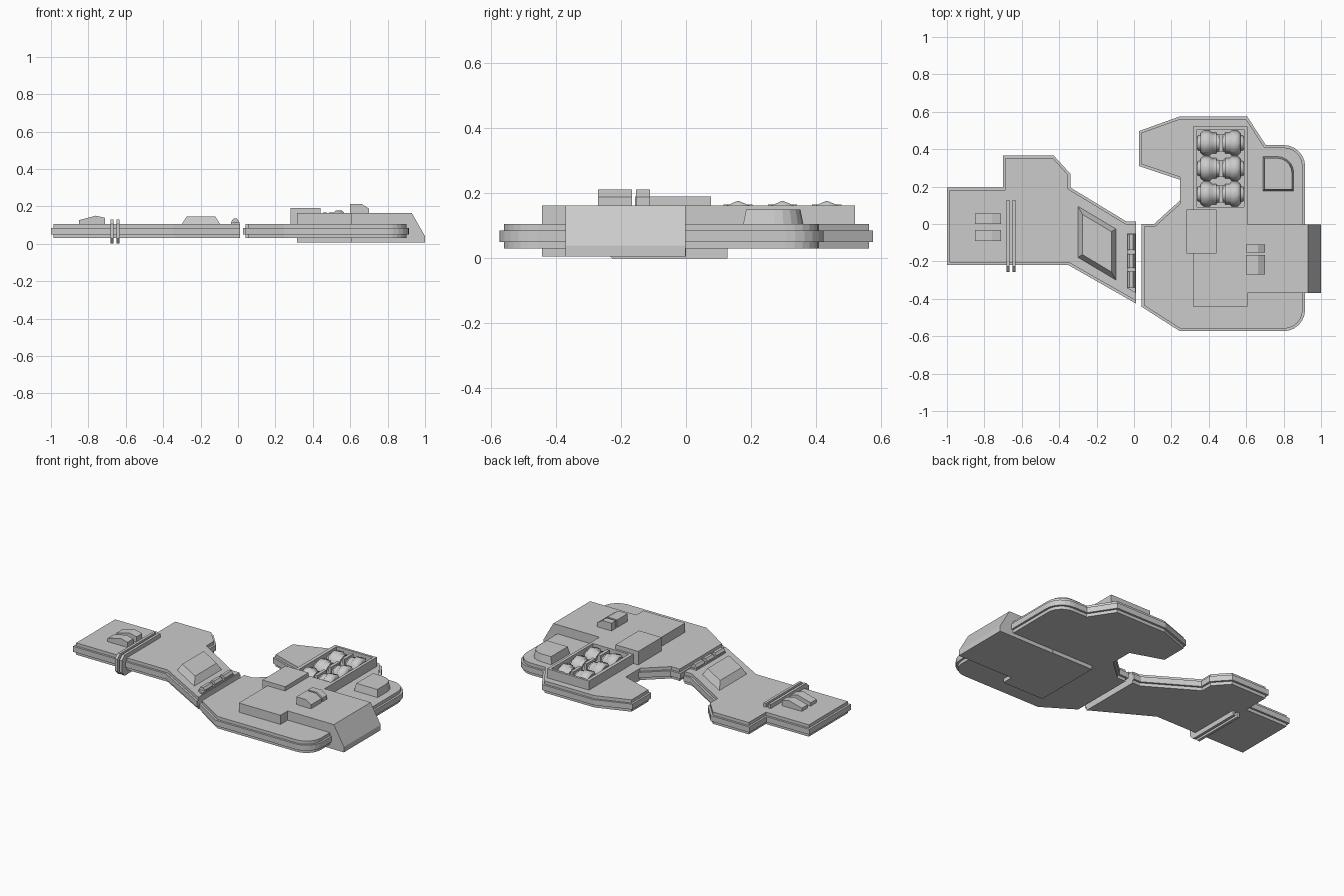
import bpy, bmesh, math
from mathutils import Vector

if "Cube" in bpy.data.objects:
    bpy.data.objects.remove(bpy.data.objects["Cube"])


def inset(pts, d, flush=()):
    """Move every edge of a counter-clockwise outline inward by d (flush edges stay)."""
    n, lines, out = len(pts), [], []
    for i in range(n):
        a, b = Vector(pts[i]), Vector(pts[(i + 1) % n])
        t = (b - a).normalized()
        off = 0 if i in flush else d
        lines.append((a + Vector((-t.y, t.x)) * off, t))
    for i in range(n):
        (p, t), (q, u) = lines[i - 1], lines[i]
        k = (q - p).cross(u) / t.cross(u)
        out.append(tuple(p + t * k))
    return out


def arc(cx, cy, r, a0, a1, n=6):
    return [(cx + r * math.cos(math.radians(a0 + (a1 - a0) * i / n)),
             cy + r * math.sin(math.radians(a0 + (a1 - a0) * i / n))) for i in range(n + 1)]


def loft(name, rings):
    """Closed solid through rings of 3D points."""
    bm = bmesh.new()
    vs = [[bm.verts.new(p) for p in r] for r in rings]
    n = len(rings[0])
    for a, b in zip(vs, vs[1:]):
        for i in range(n):
            j = (i + 1) % n
            bm.faces.new((a[i], a[j], b[j], b[i]))
    bm.faces.new(vs[0][::-1])
    bm.faces.new(vs[-1])
    bmesh.ops.recalc_face_normals(bm, faces=bm.faces)
    me = bpy.data.meshes.new(name)
    bm.to_mesh(me)
    bm.free()
    ob = bpy.data.objects.new(name, me)
    bpy.context.collection.objects.link(ob)
    return ob


def slab(name, pts, z0, z1, top=None):
    return loft(name, [[(x, y, z0) for x, y in pts], [(x, y, z1) for x, y in top or pts]])


def box(name, x0, x1, y0, y1, z0, z1):
    return slab(name, [(x0, y0), (x1, y0), (x1, y1), (x0, y1)], z0, z1)


def side_prism(name, prof, y0, y1):
    """Extrude an XZ profile along y."""
    return loft(name, [[(x, y, z) for x, z in prof] for y in (y0, y1)])


def plate(name, outline, flush):
    """Core plate with a wider band round its middle."""
    slab(name + "_core", inset(outline, 0.013, flush), 0.03, 0.105)
    slab(name + "_band", outline, 0.05, 0.085)


# Two main plates with the narrow joint gap between them
plate("arm_plate", [(-1, -0.22), (-0.35, -0.22), (0.01, -0.425), (0.01, 0.013), (-0.04, 0.013),
                    (-0.34, 0.195), (-0.34, 0.268), (-0.43, 0.367), (-0.70, 0.367),
                    (-0.70, 0.195), (-1, 0.195)], {2})
plate("body_plate", [(0.04, -0.442), (0.245, -0.573)] + arc(0.80, -0.458, 0.115, -90, 0)
      + arc(0.80, 0.307, 0.115, 0, 90)
      + [(0.705, 0.422), (0.605, 0.575), (0.245, 0.575), (0.027, 0.497), (0.027, 0.31),
         (0.245, 0.237), (0.245, 0.125), (0.107, 0.0), (0.04, 0.0)], {21})

# Central block with a recessed tray
block = box("upper_block", 0.315, 0.607, -0.442, 0.52, 0.09, 0.163)
cutter = box("tray_cutter", 0.337, 0.588, 0.09, 0.505, 0.107, 0.25)
cutter.hide_render = True
cutter.hide_viewport = True
cut = block.modifiers.new("tray", 'BOOLEAN')
cut.operation = 'DIFFERENCE'
cut.solver = 'EXACT'
cut.object = cutter
box("lower_block", 0.315, 0.607, -0.442, 0.0, 0.006, 0.1)

# Nozzle wedge
side_prism("nozzle_wedge", [(0.605, 0.006), (1.0, 0.006), (1.0, 0.04), (0.93, 0.163), (0.605, 0.163)],
           -0.37, -0.002)

# Three octagonal canisters lying in the tray
canister = [(0.34, 0.038), (0.355, 0.042), (0.355, 0.052), (0.372, 0.066), (0.405, 0.066),
            (0.417, 0.055), (0.442, 0.055), (0.442, 0.046), (0.487, 0.046), (0.487, 0.055),
            (0.512, 0.055), (0.522, 0.066), (0.555, 0.066), (0.57, 0.052), (0.57, 0.042), (0.585, 0.038)]
for i, cy in enumerate((0.16, 0.297, 0.433)):
    c = loft(f"canister_{i + 1}", [[(x, cy + r * math.sin(k * math.pi / 4),
                                     0.111 + r * math.cos(k * math.pi / 4)) for k in range(8)]
                                   for x, r in canister])
    box(f"canister_clip_{i + 1}", 0.455, 0.475, cy - 0.045, cy + 0.045, 0.105, 0.166)
    bpy.context.view_layer.objects.active = c
    bpy.ops.object.select_all(action='DESELECT')
    c.select_set(True)
    bpy.ops.object.shade_smooth_by_angle(angle=math.radians(50))

# Details on the body
box("cover_box", 0.28, 0.44, -0.157, 0.077, 0.1, 0.19)
clip = [(0.598, 0.15), (0.70, 0.15), (0.70, 0.188), (0.662, 0.212), (0.598, 0.212)]
for i, (y0, y1) in enumerate(((-0.27, -0.166), (-0.153, -0.11))):
    side_prism(f"body_clip_{i + 1}", clip, y0, y1)
pad = [(0.688, 0.175), (0.855, 0.175)] + arc(0.765, 0.272, 0.09, 0, 90, 5) + [(0.688, 0.362)]
slab("rounded_pad", pad, 0.1, 0.15, inset(pad, 0.01))

# Details on the arm
para = [(-0.303, -0.18), (-0.093, -0.305), (-0.093, -0.025), (-0.303, 0.10)]
slab("slanted_pad", para, 0.1, 0.145, inset(para, 0.028))
for i, (y0, y1) in enumerate(((-0.09, -0.032), (0.0, 0.057))):
    side_prism(f"arm_clip_{i + 1}", [(-0.85, 0.1), (-0.71, 0.1), (-0.71, 0.138), (-0.76, 0.15),
                                     (-0.85, 0.126)], y0, y1)

# Hinge bar beside the joint, thicker segments on a thin base
slab("hinge_base", [(-0.037, -0.343), (0.007, -0.368), (0.007, -0.052), (-0.037, -0.052)], 0.1, 0.115)
bar = [(-0.035, 0.1), (0.005, 0.1), (0.005, 0.12), (-0.006, 0.135), (-0.024, 0.135), (-0.035, 0.12)]
for i, (y0, y1) in enumerate(((-0.34, -0.255), (-0.235, -0.16), (-0.14, -0.055))):
    side_prism(f"hinge_segment_{i + 1}", bar, y0, y1)

# Two straps wrapped round the front edge of the arm
strap = [(0.128, 0.0), (0.128, 0.13), (-0.228, 0.13), (-0.256, 0.105), (-0.256, 0.028), (-0.228, 0.0)]
for i, x in enumerate((-0.682, -0.65)):
    loft(f"strap_{i + 1}", [[(px, y, z) for y, z in strap] for px in (x, x + 0.017)])
